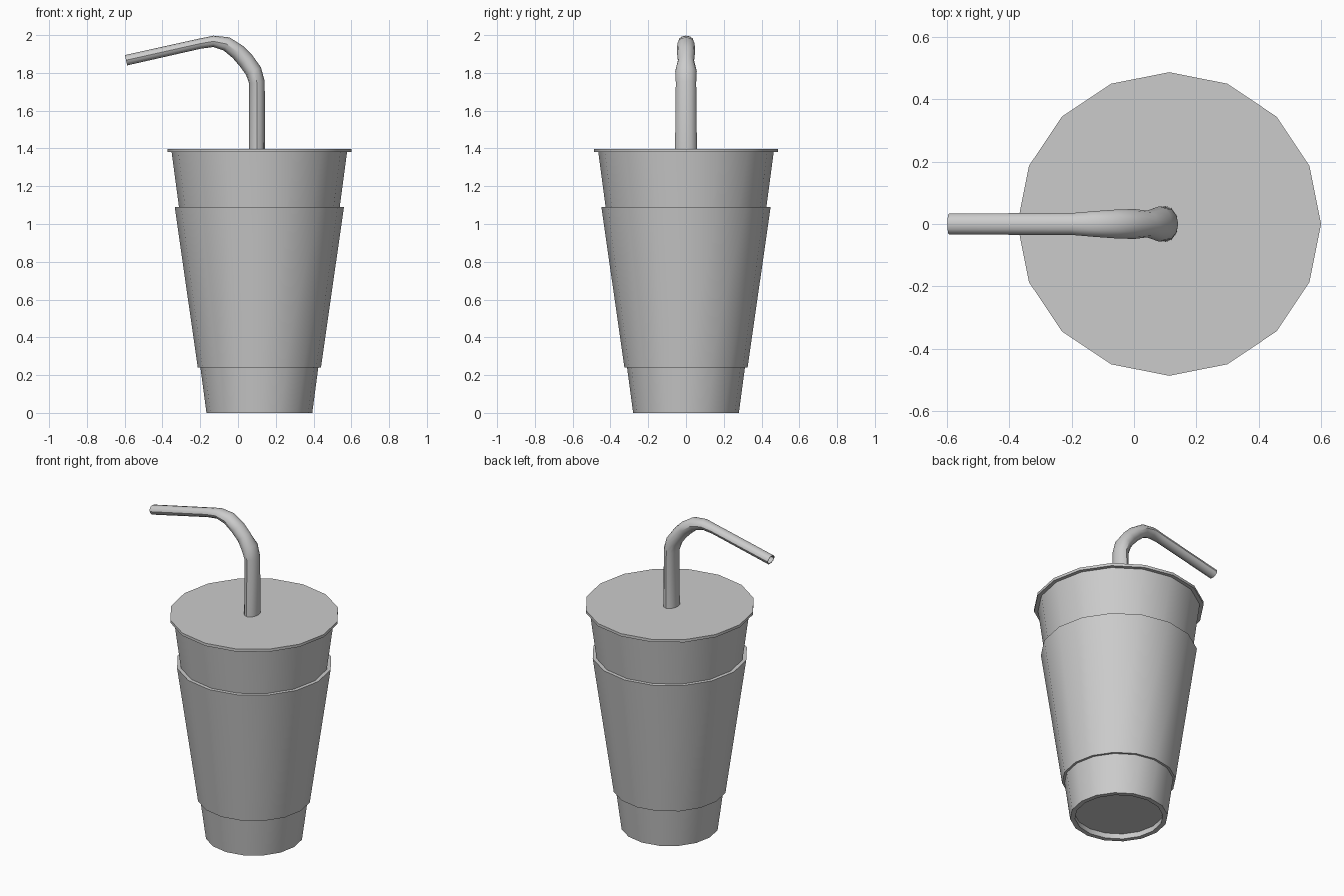
import bpy, bmesh
from math import sin, cos, tau
from mathutils import Vector

if "Cube" in bpy.data.objects:
    bpy.data.objects.remove(bpy.data.objects["Cube"])

CX = 0.113      # axis of the cup
SIDES = 16


def finish(name, bm):
    bmesh.ops.remove_doubles(bm, verts=bm.verts, dist=1e-5)
    bmesh.ops.recalc_face_normals(bm, faces=bm.faces)
    me = bpy.data.meshes.new(name)
    bm.to_mesh(me)
    bm.free()
    ob = bpy.data.objects.new(name, me)
    bpy.context.collection.objects.link(ob)
    bpy.ops.object.select_all(action='DESELECT')
    ob.select_set(True)
    bpy.context.view_layer.objects.active = ob
    bpy.ops.object.shade_smooth_by_angle(angle=0.6)
    return ob


def bridge(bm, a, b):
    n = len(a)
    for i in range(n):
        bm.faces.new((a[i], a[(i + 1) % n], b[(i + 1) % n], b[i]))


def lathe(name, profile, closed=False):
    """Spin (radius, z) points; open profiles get flat caps at both ends."""
    bm = bmesh.new()
    rings = [[bm.verts.new((CX + r * cos(tau * i / SIDES), r * sin(tau * i / SIDES), z))
              for i in range(SIDES)] for r, z in profile]
    for a, b in zip(rings, rings[1:]):
        bridge(bm, a, b)
    if closed:
        bridge(bm, rings[-1], rings[0])
    else:
        bm.faces.new(rings[0])
        bm.faces.new(rings[-1])
    return finish(name, bm)


# Cup with recessed base
lathe("cup", [(0.256, 0.035), (0.252, 0.0), (0.28, 0.0), (0.465, 1.385)])
# Cardboard sleeve, a thin tapered band
lathe("sleeve", [(0.326, 0.24), (0.448, 1.09), (0.425, 1.09), (0.311, 0.24)], closed=True)
# Flat lid
lathe("lid", [(0.487, 1.381), (0.487, 1.398)])

# Bent straw: x, z, half width in the bend plane, half width in y
path = [(0.10, 1.385, 0.042, 0.058), (0.10, 1.75, 0.042, 0.054),
        (0.082, 1.81, 0.044, 0.057), (0.042, 1.865, 0.044, 0.043),
        (0.0, 1.91, 0.042, 0.048), (-0.06, 1.953, 0.038, 0.046),
        (-0.13, 1.967, 0.030, 0.041), (-0.20, 1.955, 0.027, 0.035),
        (-0.593, 1.867, 0.028, 0.034)]
bm = bmesh.new()
N = 12
outer, inner = [], []
for k, (x, z, rn, ry) in enumerate(path):
    p, q = path[max(k - 1, 0)], path[min(k + 1, len(path) - 1)]
    t0 = Vector((x - p[0], z - p[1]))
    t1 = Vector((q[0] - x, q[1] - z))
    t = ((t0.normalized() if t0.length else t0) + (t1.normalized() if t1.length else t1)).normalized()
    nx, nz = t.y, -t.x
    for rings, wall in ((outer, 0.0), (inner, 0.005)):
        rings.append([bm.verts.new((x + nx * (rn - wall) * cos(tau * i / N),
                                    (ry - wall) * sin(tau * i / N),
                                    z + nz * (rn - wall) * cos(tau * i / N)))
                      for i in range(N)])
loop = outer + inner[::-1]
for a, b in zip(loop, loop[1:] + loop[:1]):
    bridge(bm, a, b)
finish("straw", bm)
